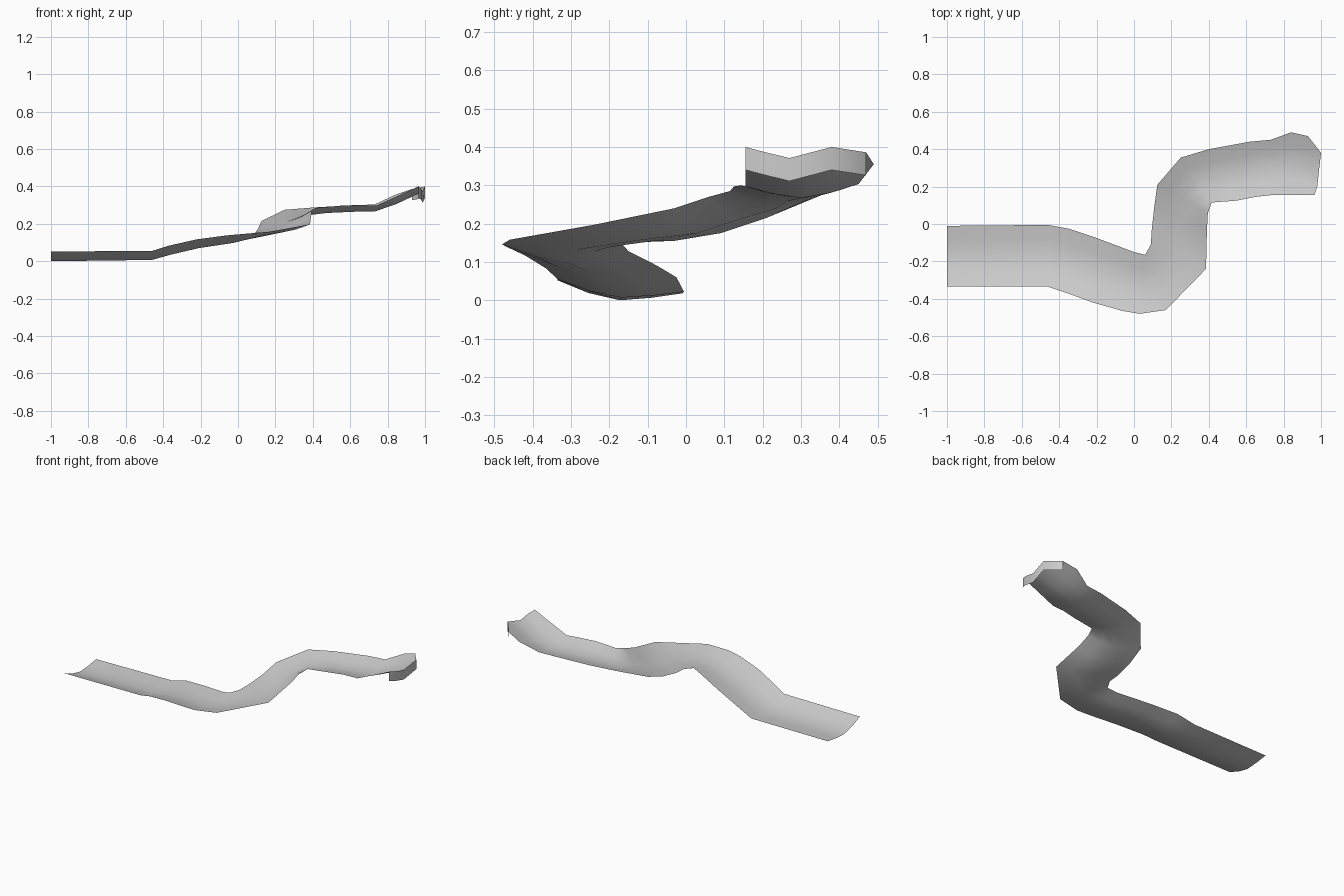
import bpy, bmesh
from mathutils import Vector

if "Cube" in bpy.data.objects:
    bpy.data.objects.remove(bpy.data.objects["Cube"])

# Stations along the stream: left bank xyz, right bank xyz, bed height
STATIONS = [
    (-1, -.01, .018, -1, -.335, .052, .0),
    (-.46, -.005, .022, -.46, -.335, .055, .007),
    (-.35, -.025, .06, -.37, -.365, .083, .035),
    (-.2, -.075, .09, -.22, -.42, .117, .07),
    (0, -.15, .128, -.06, -.465, .138, .097),
    (.06, -.165, .145, .03, -.48, .146, .115),
    (.09, -.11, .152, .17, -.46, .158, .132),
    (.095, -.03, .155, .385, -.24, .197, .155),
    (.108, .09, .175, .39, -.03, .24, .175),
    (.125, .21, .215, .395, .06, .27, .21),
    (.25, .355, .275, .415, .115, .285, .24),
    (.4, .4, .287, .55, .125, .297, .258),
    (.62, .44, .3, .65, .145, .3, .265),
    (.73, .45, .303, .74, .155, .297, .267),
    (.84, .49, .355, .85, .155, .347, .305),
]
# Final row at the waterfall lip
LIP = [(.93, .47, .386), (1, .38, .4), (.987, .27, .371), (.98, .2, .388), (.965, .155, .4)]
DROP = .06


def section(lx, ly, lz, rx, ry, rz, bed):
    """Five points across the channel, sagging to the bed in the middle."""
    left, right = Vector((lx, ly, lz)), Vector((rx, ry, rz))
    row = []
    for i in range(5):
        p = left.lerp(right, i / 4)
        bank = lz if i < 2 else rz
        sag = (1, .36, 0, .36, 1)[i]
        p.z = bed + (bank - bed) * sag
        row.append(p)
    return row


def bridge(bm, a, b):
    for i in range(len(a) - 1):
        bm.faces.new((a[i], a[i + 1], b[i + 1], b[i]))


bm = bmesh.new()
# Channel sheet
rows = [section(*s) for s in STATIONS] + [[Vector(p) for p in LIP]]
verts = [[bm.verts.new(p) for p in row] for row in rows]
for a, b in zip(verts, verts[1:]):
    bridge(bm, a, b)
# Short skirt hanging from the lip
skirt = [bm.verts.new(Vector(p) - Vector((0, 0, DROP))) for p in LIP]
bridge(bm, verts[-1], skirt)

mesh = bpy.data.meshes.new("stream_channel")
bm.to_mesh(mesh)
bm.free()
stream = bpy.data.objects.new("stream_channel", mesh)
bpy.context.collection.objects.link(stream)

# Soft shading with a crisp lip edge
bpy.context.view_layer.objects.active = stream
stream.select_set(True)
bpy.ops.object.shade_smooth_by_angle(angle=.9)
